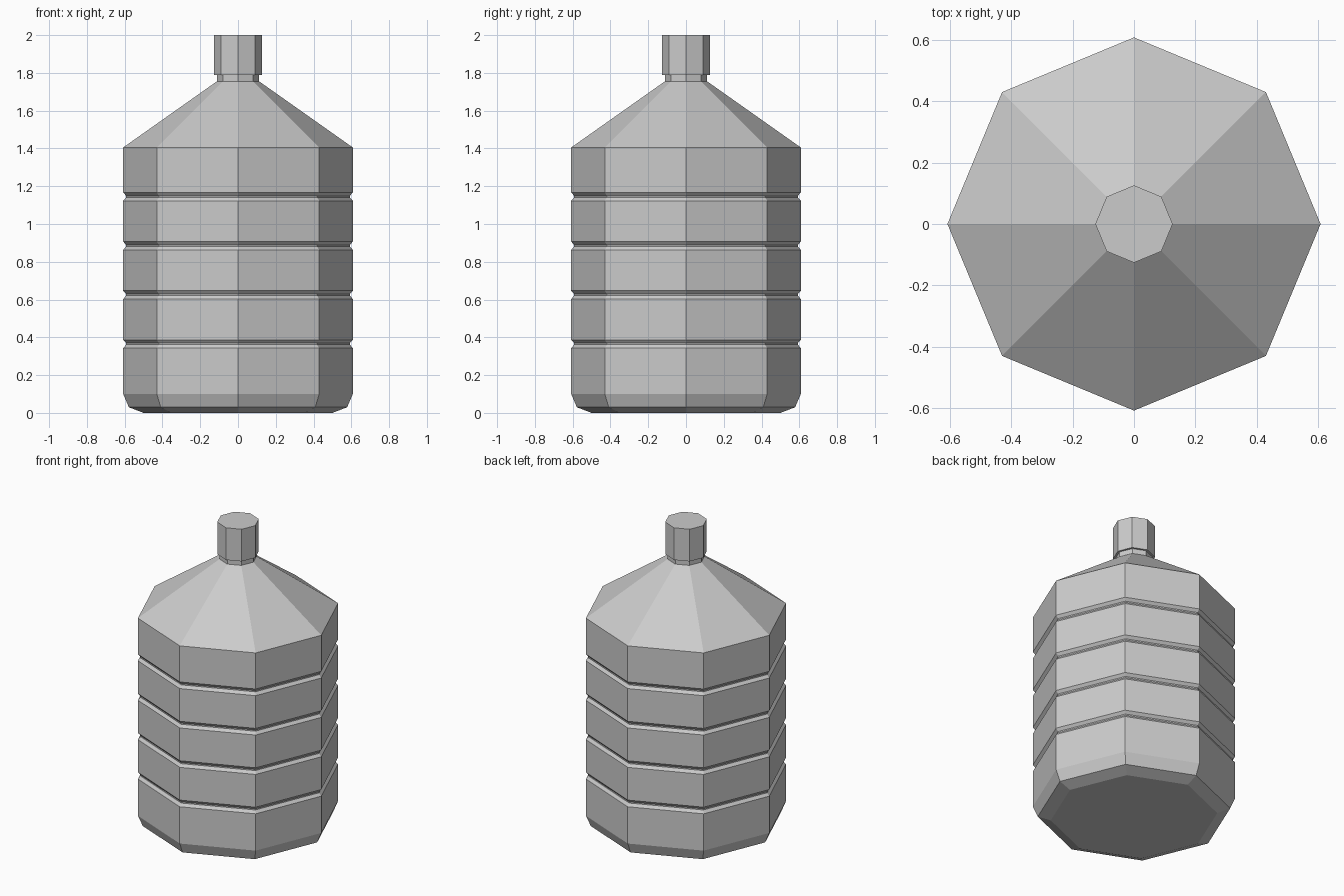
import bpy, bmesh
from math import cos, sin, pi

SIDES = 8
cube = bpy.data.objects.get("Cube")
if cube:
    bpy.data.objects.remove(cube, do_unlink=True)

grey = bpy.data.materials.new("light_grey")
grey.use_nodes = True
colour = (0.6, 0.6, 0.6, 1)
grey.diffuse_color = colour
grey.node_tree.nodes["Principled BSDF"].inputs["Base Color"].default_value = colour


def lathe(name, profile):
    """Closed eight-sided solid from (radius, height) pairs, bottom to top."""
    bm = bmesh.new()
    rings = []
    for r, z in profile:
        rings.append([bm.verts.new((r * cos(2 * pi * i / SIDES),
                                    r * sin(2 * pi * i / SIDES), z))
                      for i in range(SIDES)])
    for low, high in zip(rings, rings[1:]):
        for i in range(SIDES):
            j = (i + 1) % SIDES
            bm.faces.new((low[i], low[j], high[j], high[i]))
    bm.faces.new(rings[0][::-1])
    bm.faces.new(rings[-1])
    mesh = bpy.data.meshes.new(name)
    bm.to_mesh(mesh)
    bm.free()
    mesh.materials.append(grey)
    obj = bpy.data.objects.new(name, mesh)
    bpy.context.collection.objects.link(obj)
    return obj


# Bottle body: chamfered base, four V grooves, sloping shoulder, neck
R = 0.608
body = [(0.5, 0), (0.578, 0.03), (R, 0.1)]
for k in range(4):
    z = 0.365 + 0.26 * k
    body += [(R, z - 0.022), (R - 0.016, z - 0.004),
             (R - 0.016, z + 0.004), (R, z + 0.022)]
body += [(R, 1.405), (0.112, 1.755), (0.112, 1.8)]
lathe("bottle_body", body)

# Screw cap
lathe("cap", [(0.126, 1.788), (0.126, 2.0)])
